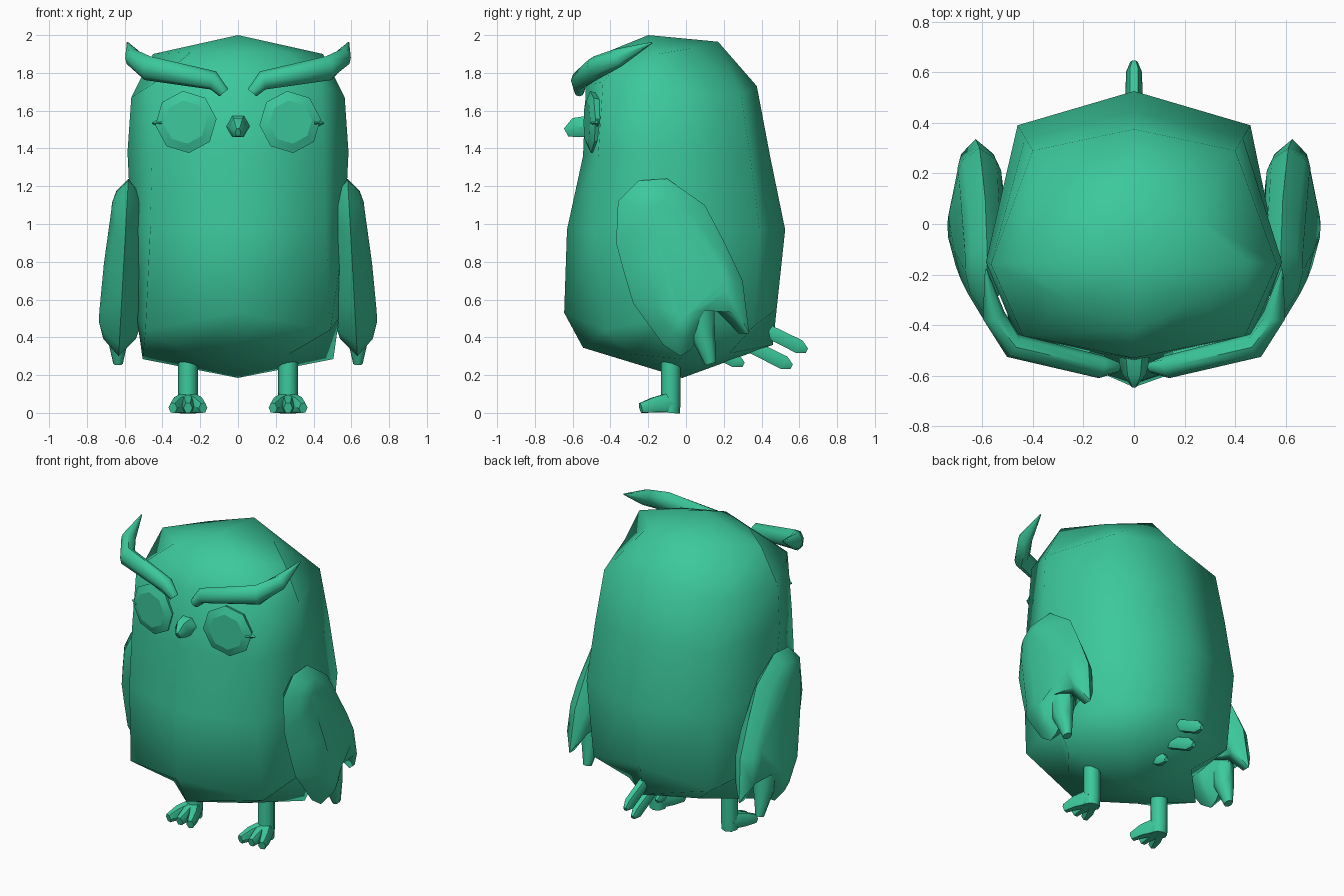
import bpy, bmesh, math
from mathutils import Vector, Matrix

if "Cube" in bpy.data.objects:
    bpy.data.objects.remove(bpy.data.objects["Cube"], do_unlink=True)

green = bpy.data.materials.new("sea_green")
green.use_nodes = True
COLOR = (0.045, 0.58, 0.33, 1)
green.diffuse_color = COLOR
green.node_tree.nodes["Principled BSDF"].inputs["Base Color"].default_value = COLOR


def loft(name, rings, angle=50):
    """Skin a list of equal rings; one-point rings at the ends become tips."""
    bm = bmesh.new()
    rows = [[bm.verts.new(p) for p in ring] for ring in rings]
    n = max(len(r) for r in rows)
    for a, b in zip(rows, rows[1:]):
        for k in range(n):
            j = (k + 1) % n
            if len(a) == 1:
                bm.faces.new((a[0], b[j], b[k]))
            elif len(b) == 1:
                bm.faces.new((a[k], a[j], b[0]))
            else:
                bm.faces.new((a[k], a[j], b[j], b[k]))
    for row in (rows[0], rows[-1]):
        if len(row) > 1:
            bm.faces.new(row)
    bmesh.ops.recalc_face_normals(bm, faces=bm.faces)
    me = bpy.data.meshes.new(name)
    bm.to_mesh(me)
    bm.free()
    me.materials.append(green)
    me.shade_smooth()
    me.set_sharp_from_angle(angle=math.radians(angle))
    bpy.context.collection.objects.link(bpy.data.objects.new(name, me))


def tube(name, stations, sx=1, n=8, side=(1, 0, 0)):
    """Stations are (x, y, z, half_width, half_thickness along side)."""
    pts = [Vector((s[0] * sx, s[1], s[2])) for s in stations]
    rings = []
    for i, s in enumerate(stations):
        d = (pts[min(i + 1, len(pts) - 1)] - pts[max(i - 1, 0)]).normalized()
        u = Vector(side)
        u = (u - d * u.dot(d)).normalized()
        w = d.cross(u)
        angles = [2 * math.pi * k / n for k in range(n)]
        rings.append([pts[i] + u * s[-1] * math.cos(t) + w * s[3] * math.sin(t)
                      for t in angles])
    loft(name, rings)


def body_ring(front, front_corner, side, back_corner, back):
    """Eight points from the front round to the back and mirrored again."""
    half = [front_corner, side, back_corner]
    return ([(0, *front)] + half + [(0, *back)]
            + [(-x, y, z) for x, y, z in reversed(half)])


# Body: rounded block, with diamond rings closing the bottom and the crown
loft("body", [
    [(0, -0.02, 0.185)],
    body_ring((-0.545, 0.345), (0.27, -0.29, 0.31), (0.505, -0.02, 0.285),
              (0.26, 0.23, 0.315), (0.46, 0.36)),
    body_ring((-0.645, 0.53), (0.49, -0.43, 0.44), (0.535, -0.1, 0.5),
              (0.43, 0.36, 0.46), (0.48, 0.55)),
    body_ring((-0.63, 0.97), (0.465, -0.48, 0.97), (0.565, -0.12, 0.97),
              (0.46, 0.39, 0.97), (0.525, 0.97)),
    body_ring((-0.545, 1.36), (0.455, -0.465, 1.36), (0.585, -0.15, 1.38),
              (0.43, 0.34, 1.36), (0.445, 1.36)),
    body_ring((-0.53, 1.74), (0.44, -0.44, 1.75), (0.565, -0.16, 1.67),
              (0.4, 0.29, 1.685), (0.375, 1.73)),
    body_ring((-0.42, 1.91), (0.25, -0.31, 1.91), (0.45, -0.15, 1.9),
              (0.24, 0.03, 1.93), (0.17, 1.965)),
    [(0, -0.2, 2.0)],
], 180)

# Beak
tube("beak", [(0, -0.48, 1.52, 0.068, 0.07), (0, -0.59, 1.51, 0.06, 0.05),
              (0, -0.635, 1.485, 0.027, 0.015)], n=6)

# Wing outline seen from the side, and the hubs (y, z, half thickness) it swells towards
WING_EDGE = [(-0.25, 1.23), (-0.1, 1.24), (0.1, 1.1), (0.2, 0.91), (0.3, 0.7),
             (0.335, 0.42), (0.28, 0.42), (0.153, 0.55), (0.07, 0.39), (0.02, 0.33),
             (-0.03, 0.3), (-0.12, 0.36), (-0.28, 0.58), (-0.33, 0.75),
             (-0.37, 0.9), (-0.36, 1.12)]
WING_HUBS = [(-0.14, 1.08, 0.08), (-0.05, 0.8, 0.105), (0.0, 0.53, 0.115),
             (0.19, 0.7, 0.085)]


def wing_ring(sx, inset, swell):
    ring = []
    for y, z in WING_EDGE:
        hy, hz, thick = min(WING_HUBS, key=lambda h: math.hypot(h[0] - y, h[1] - z))
        y, z = y + (hy - y) * inset, z + (hz - z) * inset
        ring.append((sx * (0.632 - 0.055 * (z - 0.3) + thick * swell), y, z))
    return ring


for sx, label in ((1, "left"), (-1, "right")):
    # Eye: shallow bevelled octagon turned to follow the head
    place = Matrix.Translation((0.275 * sx, -0.5, 1.54)) @ Matrix.Rotation(
        sx * math.radians(9), 4, 'Z')
    loft(label + "_eye", [
        [place @ Vector((r * math.cos(k * math.pi / 4 + 0.1), y,
                         r * math.sin(k * math.pi / 4 + 0.1))) for k in range(8)]
        for r, y in ((0.15, 0.04), (0.165, -0.005), (0.115, -0.025))], 20)
    tube(label + "_eye_corner", [(0.4, -0.475, 1.535, 0.03), (0.455, -0.465, 1.535, 0.003)],
         sx, 4, (0, 1, 0))

    # Brow tuft
    tube(label + "_brow", [
        (0.075, -0.565, 1.695, 0.025, 0.03), (0.13, -0.565, 1.76, 0.045, 0.05),
        (0.48, -0.48, 1.825, 0.05, 0.065), (0.555, -0.36, 1.88, 0.045, 0.05),
        (0.585, -0.18, 1.96, 0.004)], sx, side=(0, 0, 1))

    # Wing: lens with a forked lower end, and a feather in the fork
    loft(label + "_wing", [wing_ring(sx, inset, swell) for inset, swell in (
        (0.8, -1), (0.4, -0.75), (0, 0), (0.4, 0.75), (0.8, 1))], 60)
    tube(label + "_wing_feather", [
        (0.63, 0.05, 0.6, 0.1, 0.08), (0.635, 0.09, 0.41, 0.065, 0.06),
        (0.635, 0.13, 0.26, 0.03, 0.025)], sx)

    # Leg and three toes
    tube(label + "_leg", [(0.265, -0.08, 0.34, 0.052), (0.265, -0.08, 0.06, 0.052),
                          (0.265, -0.085, 0.0, 0.052)], sx)
    for i, dx in enumerate((-0.08, 0, 0.08)):
        tube(f"{label}_toe_{i + 1}", [
            (0.265 + dx * 0.1, -0.08, 0.055, 0.06, 0.045),
            (0.265 + dx * 0.7, -0.17, 0.042, 0.046, 0.038),
            (0.265 + dx, -0.24, 0.026, 0.03, 0.024)], sx, 6)

# Tail feathers stacked along the centre line
for i, (y, z) in enumerate(((0.6, 0.35), (0.52, 0.265), (0.265, 0.275))):
    tube(f"tail_feather_{i + 1}", [
        (0, y - 0.2, z + 0.1, 0.04, 0.035), (0, y, z, 0.043, 0.032),
        (0, y + 0.04, z - 0.02, 0.015)], n=6)
